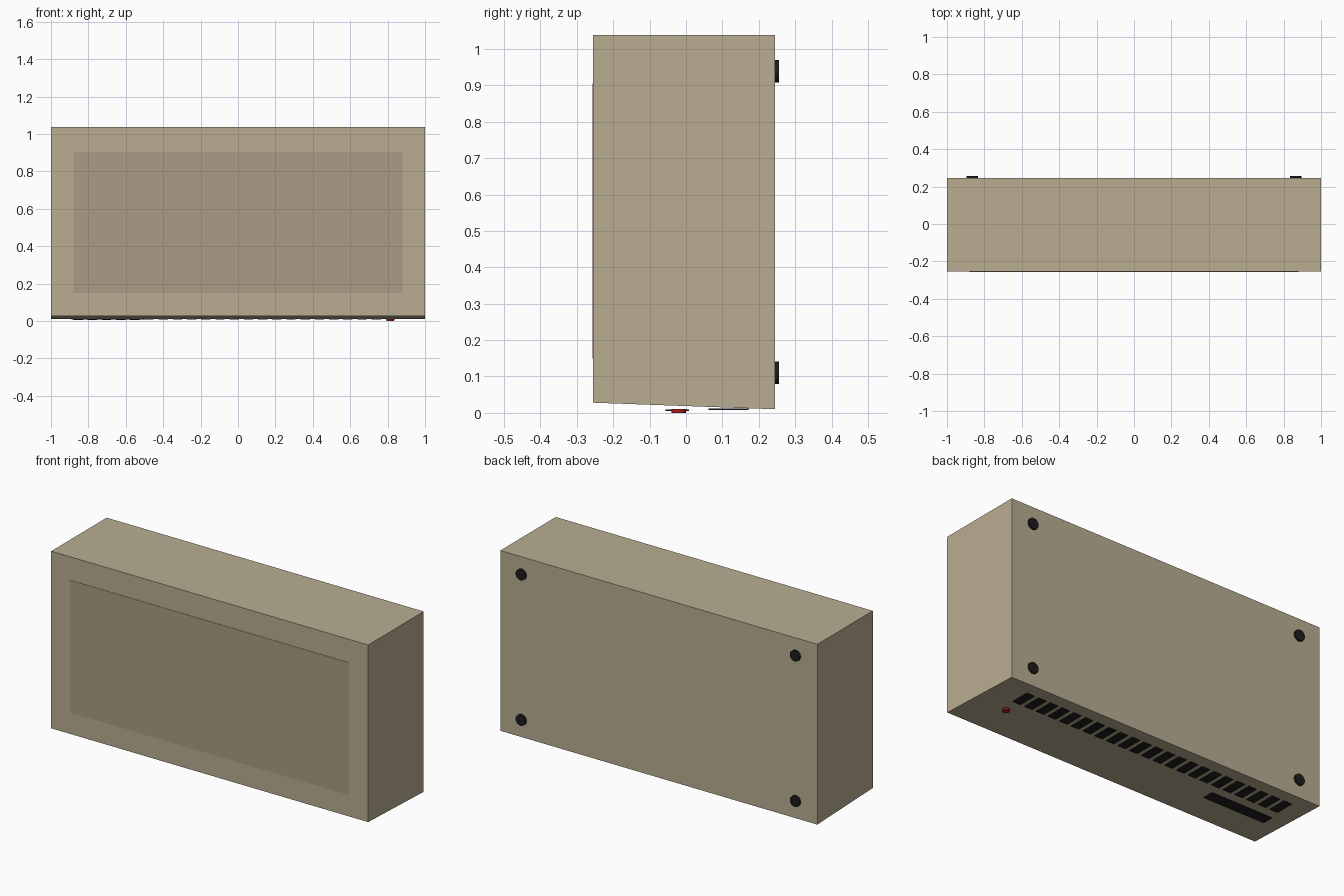
import bpy, bmesh, math
from mathutils import Matrix

if "Cube" in bpy.data.objects:
    bpy.data.objects.remove(bpy.data.objects["Cube"])


def material(name, rgb):
    m = bpy.data.materials.new(name)
    m.diffuse_color = (*rgb, 1)
    m.use_nodes = True
    m.node_tree.nodes["Principled BSDF"].inputs["Base Color"].default_value = m.diffuse_color
    return m


TAN = material("tan_case", (0.49, 0.42, 0.29))
PANEL = material("panel_tan", (0.40, 0.335, 0.235))
BLACK = material("black_rubber", (0.012, 0.012, 0.012))
RED = material("red_button", (0.40, 0.015, 0.012))


def finish(name, bm, mat):
    bmesh.ops.recalc_face_normals(bm, faces=bm.faces)
    me = bpy.data.meshes.new(name)
    bm.to_mesh(me)
    bm.free()
    me.materials.append(mat)
    ob = bpy.data.objects.new(name, me)
    bpy.context.collection.objects.link(ob)
    return ob


def box(name, lo, hi, mat):
    bm = bmesh.new()
    size = [b - a for a, b in zip(lo, hi)]
    mid = [(a + b) / 2 for a, b in zip(lo, hi)]
    bmesh.ops.create_cube(bm, size=1, matrix=Matrix.Translation(mid) @ Matrix.Diagonal((*size, 1)))
    return finish(name, bm, mat)


def cylinder(name, centre, radius, depth, mat, rot=Matrix()):
    bm = bmesh.new()
    bmesh.ops.create_cone(bm, cap_ends=True, segments=32, radius1=radius, radius2=radius,
                          depth=depth, matrix=Matrix.Translation(centre) @ rot)
    ob = finish(name, bm, mat)
    for p in ob.data.polygons:
        p.use_smooth = len(p.vertices) == 4
    ob.data.set_sharp_from_angle(angle=math.radians(30))
    return ob


# Case: side profile with a sloping underside, extruded across the width
bm = bmesh.new()
profile = [(-0.255, 0.028), (0.245, 0.01), (0.245, 1.038), (-0.255, 1.038)]
face = bm.faces.new([bm.verts.new((-1, y, z)) for y, z in profile])
ext = bmesh.ops.extrude_face_region(bm, geom=[face])
bmesh.ops.translate(bm, vec=(2, 0, 0), verts=[v for v in ext["geom"] if isinstance(v, bmesh.types.BMVert)])
finish("case", bm, TAN)

# Slightly raised front panel
box("front_panel", (-0.88, -0.257, 0.15), (0.88, -0.25, 0.905), PANEL)

# Four rubber feet on the back
for x in (-0.865, 0.865):
    for z in (0.11, 0.939):
        cylinder("back_foot", (x, 0.249, z), 0.031, 0.014, BLACK, Matrix.Rotation(math.pi / 2, 4, 'X'))

# Row of vent slots under the case
for i in range(23):
    x = -0.855 + i * 1.67 / 22
    box("vent_slot", (x - 0.025, 0.062, 0.008), (x + 0.025, 0.172, 0.012), BLACK)

# Connector strip and red button under the case
box("connector_strip", (-0.89, -0.056, 0.005), (-0.50, 0.008, 0.009), BLACK)
cylinder("power_button", (0.815, -0.02, 0.005), 0.02, 0.01, RED)
